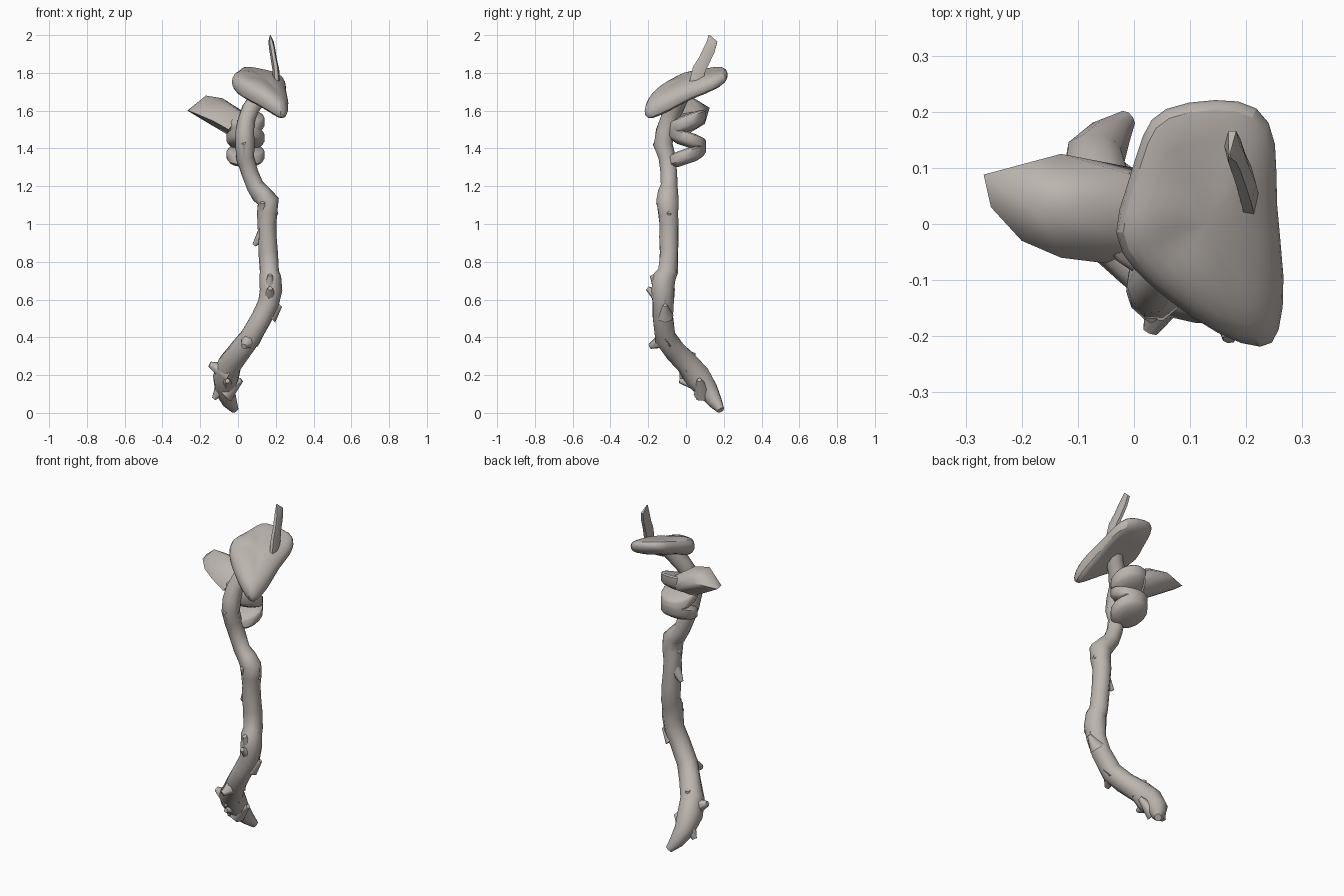
import bpy, bmesh, math, random
from mathutils import Vector

random.seed(4)
cube = bpy.data.objects.get("Cube")
if cube:
    bpy.data.objects.remove(cube, do_unlink=True)

wood = bpy.data.materials.new("pale grey wood")
wood.use_nodes = True
color = (0.50, 0.46, 0.43, 1)
wood.diffuse_color = color
wood.node_tree.nodes["Principled BSDF"].inputs["Base Color"].default_value = color


def finish(name, bm, angle=40, subdiv=0):
    bmesh.ops.recalc_face_normals(bm, faces=bm.faces)
    mesh = bpy.data.meshes.new(name)
    bm.to_mesh(mesh)
    bm.free()
    mesh.materials.append(wood)
    obj = bpy.data.objects.new(name, mesh)
    bpy.context.collection.objects.link(obj)
    if subdiv:
        mod = obj.modifiers.new("Rounding", 'SUBSURF')
        mod.levels = mod.render_levels = subdiv
    bpy.ops.object.select_all(action='DESELECT')
    obj.select_set(True)
    bpy.context.view_layer.objects.active = obj
    bpy.ops.object.shade_smooth_by_angle(angle=math.radians(angle))


def bridge(bm, rings):
    n = len(rings[0])
    for a, b in zip(rings, rings[1:]):
        for i in range(n):
            j = (i + 1) % n
            bm.faces.new((a[i], a[j], b[j], b[i]))
    bm.faces.new(rings[0])
    bm.faces.new(rings[-1])


def sweep(name, path, sides=10, flat=1.0, jitter=0.0, angle=60):
    # Tube through (x, y, z, radius) points; flat squeezes it along x
    bm = bmesh.new()
    pts = [Vector(p[:3]) for p in path]
    rings = []
    for k, p in enumerate(path):
        t = (pts[min(k + 1, len(pts) - 1)] - pts[max(k - 1, 0)]).normalized()
        u = (Vector((1, 0, 0)) - t * t.x).normalized()
        v = t.cross(u)
        ring = []
        for i in range(sides):
            a = math.tau * i / sides
            r = p[3] * (1 + random.uniform(-jitter, jitter))
            ring.append(bm.verts.new(pts[k] + u * r * flat * math.cos(a) + v * r * math.sin(a)))
        rings.append(ring)
    bridge(bm, rings)
    finish(name, bm, angle)


def hull(name, points, angle):
    bm = bmesh.new()
    for p in points:
        bm.verts.new(p)
    res = bmesh.ops.convex_hull(bm, input=bm.verts)
    junk = [g for g in res["geom_interior"] if isinstance(g, bmesh.types.BMVert)]
    bmesh.ops.delete(bm, geom=junk, context='VERTS')
    finish(name, bm, angle)


# Crooked shaft from foot to cap
sweep("shaft", [
    (-.015, .185, .015, .02), (-.045, .155, .06, .04), (-.07, .115, .12, .055),
    (-.065, .06, .19, .07), (-.045, .005, .26, .066), (.015, -.06, .33, .06),
    (.065, -.11, .4, .058), (.125, -.12, .5, .055), (.165, -.122, .58, .056),
    (.173, -.122, .65, .062), (.17, -.115, .72, .06), (.168, -.095, .75, .052),
    (.162, -.09, .85, .051), (.155, -.09, .93, .051), (.15, -.09, 1, .05),
    (.155, -.095, 1.06, .054), (.157, -.098, 1.12, .058), (.125, -.095, 1.16, .054),
    (.09, -.09, 1.2, .045), (.06, -.09, 1.27, .045), (.04, -.1, 1.35, .047),
    (.035, -.12, 1.42, .052), (.035, -.11, 1.49, .05), (.045, -.09, 1.55, .047),
    (.065, -.06, 1.61, .048), (.11, -.03, 1.67, .045), (.14, 0, 1.73, .05)],
    jitter=.07)

# Broken twig stubs and ridges hugging the shaft: base, tip, radius
stubs = [
    ((-.05, .02, .21), (-.15, .01, .258), .06),
    ((-.07, .09, .1), (.018, .07, .175), .05),
    ((-.06, .09, .15), (-.055, -.035, .17), .05),
    ((.07, -.09, .4), (.03, -.19, .352), .06),
    ((-.07, .09, .16), (-.128, .1, .075), .05),
    ((-.06, .12, .12), (-.02, .16, .03), .045),
    ((-.04, 0, .22), (-.04, .04, .32), .05),
    ((.165, -.11, .51), (.225, -.11, .57), .045),
    ((.17, -.11, .59), (.17, -.205, .66), .05),
    ((.17, -.12, .62), (.17, -.18, .73), .05),
    ((.15, -.09, .97), (.085, -.08, .888), .045),
    ((.155, -.09, 1.04), (.205, -.1, 1.125), .045),
    ((.16, -.09, 1.08), (.21, -.09, 1.05), .035),
    ((.14, -.09, 1.05), (.13, -.15, 1.115), .045),
    ((.04, -.11, 1.37), (.03, -.168, 1.43), .045)]
for base, tip, r in stubs:
    sweep("twig_stub", [(*base, r), (*tip, r * .25)], sides=7)

# Stacked, alternately tilted rounds behind the shaft: height, tilt, half thickness
for z, tilt, half in [(1.365, .33, .034), (1.455, -.33, .034), (1.54, .36, .038)]:
    bm = bmesh.new()
    rings = []
    for scale, h in [(.5, -1.4), (.85, -1.05), (1, -.55), (1, .6), (.92, .85), (.5, 1.05)]:
        ring = []
        for i in range(16):
            a = math.tau * i / 16
            x, y = .1 * scale * math.cos(a), .1 * scale * math.sin(a)
            ring.append(bm.verts.new((.04 + x, y + .005, z + h * half + y * tilt)))
        rings.append(ring)
    bridge(bm, rings)
    finish("tilted_round", bm, 45)

# Wedge shelf reaching out to the right
hull("side_shelf", [
    (-.268, .088, 1.6), (-.255, .03, 1.597), (-.2, -.03, 1.575), (-.17, .02, 1.68),
    (-.13, .125, 1.615), (-.13, -.06, 1.545), (-.05, -.07, 1.5), (-.08, .03, 1.665),
    (.02, .08, 1.6), (.02, -.04, 1.58), (0, .1, 1.53), (-.05, 0, 1.47),
    (-.16, .05, 1.535)], 65)

# Tilted lumpy cap: rim outline lofted through shrunken rings, thicker at the front
rim = [(-.045, -.02), (-.01, .07), (.015, .165), (.045, .21), (.15, .225), (.225, .215),
       (.258, .15), (.25, .04), (.272, -.1), (.26, -.2), (.235, -.228), (.15, -.2),
       (.06, -.135), (0, -.085)]
bm = bmesh.new()
rings = []
for scale, h in [(.35, -.05), (.75, -.055), (.97, -.038), (1.02, .0),
                 (.95, .033), (.7, .05), (.3, .055)]:
    ring = []
    for x, y in rim:
        px, py = .13 + (x - .13) * scale, y * scale
        slope = .34 * py - .25 * (px - .11) - 1.2 * max(0, px - .14) * max(0, -py)
        lump = h * (1.05 - .9 * py) + random.uniform(-.008, .008)
        ring.append(bm.verts.new((px, py, 1.728 + lump + slope)))
    rings.append(ring)
bridge(bm, rings)
finish("cap", bm, 50, subdiv=1)

# Blade-like horn on top of the cap
sweep("horn", [(.205, .05, 1.74, .04), (.2, .07, 1.82, .04), (.19, .098, 1.87, .036),
               (.182, .122, 1.92, .036), (.175, .138, 1.965, .032), (.17, .122, 2.0, .004)],
      sides=6, flat=.45, angle=40)
